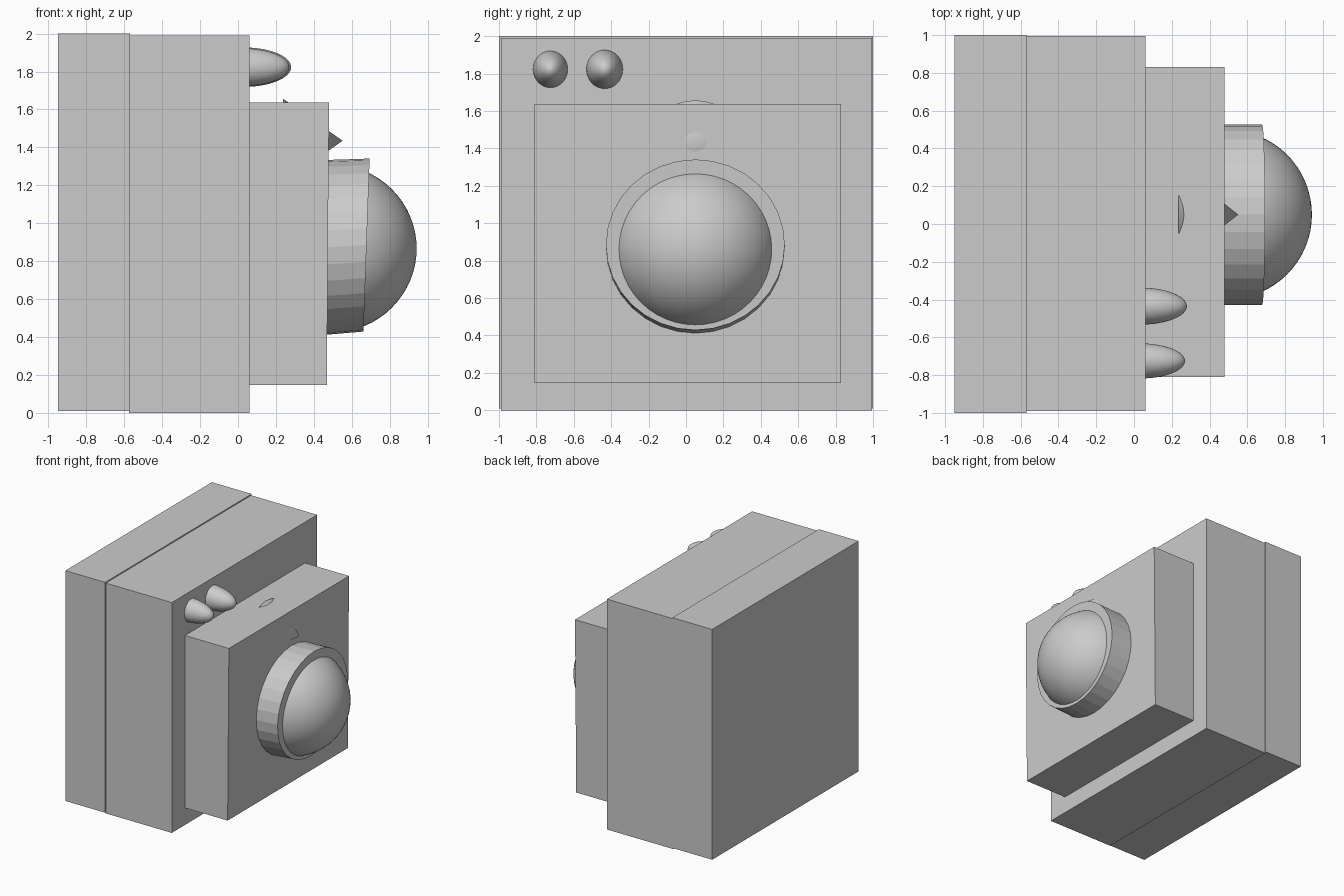
import bpy, bmesh, math
from mathutils import Matrix, Vector

if "Cube" in bpy.data.objects:
    bpy.data.objects.remove(bpy.data.objects["Cube"])

grey = bpy.data.materials.new("light_grey")
grey.diffuse_color = (0.6, 0.6, 0.6, 1)
grey.use_nodes = True
grey.node_tree.nodes["Principled BSDF"].inputs["Base Color"].default_value = grey.diffuse_color


def finish(name, bm, smooth=None):
    """Turn a bmesh into a named object, smoothed below an angle if given."""
    bmesh.ops.recalc_face_normals(bm, faces=bm.faces)
    me = bpy.data.meshes.new(name)
    bm.to_mesh(me)
    bm.free()
    me.materials.append(grey)
    ob = bpy.data.objects.new(name, me)
    bpy.context.collection.objects.link(ob)
    if smooth:
        bpy.ops.object.select_all(action='DESELECT')
        ob.select_set(True)
        bpy.context.view_layer.objects.active = ob
        bpy.ops.object.shade_smooth_by_angle(angle=math.radians(smooth))
    return ob


def box(name, lo, hi, lean=0.0):
    """Box between two corners; lean pushes the top of the +x face outward."""
    bm = bmesh.new()
    lo, hi = Vector(lo), Vector(hi)
    size = hi - lo
    bmesh.ops.create_cube(bm, size=1, matrix=Matrix.Translation((lo + hi) / 2)
                          @ Matrix.Diagonal((*size, 1)))
    for v in bm.verts:
        if v.co.x > lo.x + size.x / 2:
            v.co.x += lean * ((v.co.z - lo.z) / size.z - 0.5)
    return finish(name, bm)


def ellipsoid(name, centre, radii):
    """UV sphere with its pole along x."""
    bm = bmesh.new()
    bmesh.ops.create_uvsphere(
        bm, u_segments=48, v_segments=32, radius=1,
        matrix=Matrix.Translation(centre) @ Matrix.Diagonal((*radii, 1))
        @ Matrix.Rotation(math.pi / 2, 4, 'Y'))
    return finish(name, bm, 40)


# Stacked body: rear slab, main case and raised front panel
box("rear_slab", (-0.95, -1.0, 0.01), (-0.57, 1.0, 2.0))
box("main_case", (-0.575, -0.99, 0.0), (0.06, 0.995, 1.99))
box("front_panel", (0.02, -0.81, 0.147), (0.474, 0.83, 1.637), lean=0.012)

# Lens ring: faceted, slightly skewed drum
bm = bmesh.new()
N = 32
loops = []
for x, zc, ry, rz, tilt in ((0.42, 0.87, 0.478, 0.462, 0.0),
                            (0.678, 0.885, 0.478, 0.456, 0.016)):
    loop = []
    for i in range(N):
        a = math.tau * i / N
        loop.append(bm.verts.new((x + tilt * math.sin(a),
                                  0.05 + ry * math.cos(a), zc + rz * math.sin(a))))
    loops.append(loop)
    bm.faces.new(loop)
for i in range(N):
    j = (i + 1) % N
    bm.faces.new((loops[0][i], loops[0][j], loops[1][j], loops[1][i]))
finish("lens_ring", bm)

# Domed lens
ellipsoid("lens_dome", (0.494, 0.05, 0.867), (0.448, 0.448, 0.443))

# Two bullet-shaped buttons on the upper corner
for i, (y, r, tip) in enumerate(((-0.725, 0.093, 0.27), (-0.435, 0.098, 0.28))):
    ellipsoid(f"button_{i + 1}", (0.03, y, 1.823), (tip - 0.03, r, r + 0.006))

# Cone whose tip pierces the panel face and whose base just breaks its top
bm = bmesh.new()
bmesh.ops.create_cone(
    bm, cap_ends=True, segments=32, radius1=1, radius2=0, depth=1,
    matrix=Matrix.Translation((0.394, 0.05, 1.435)) @ Matrix.Diagonal((0.315, 0.25, 0.222, 1))
    @ Matrix.Rotation(math.pi / 2, 4, 'Y'))
finish("indicator_cone", bm, 40)
